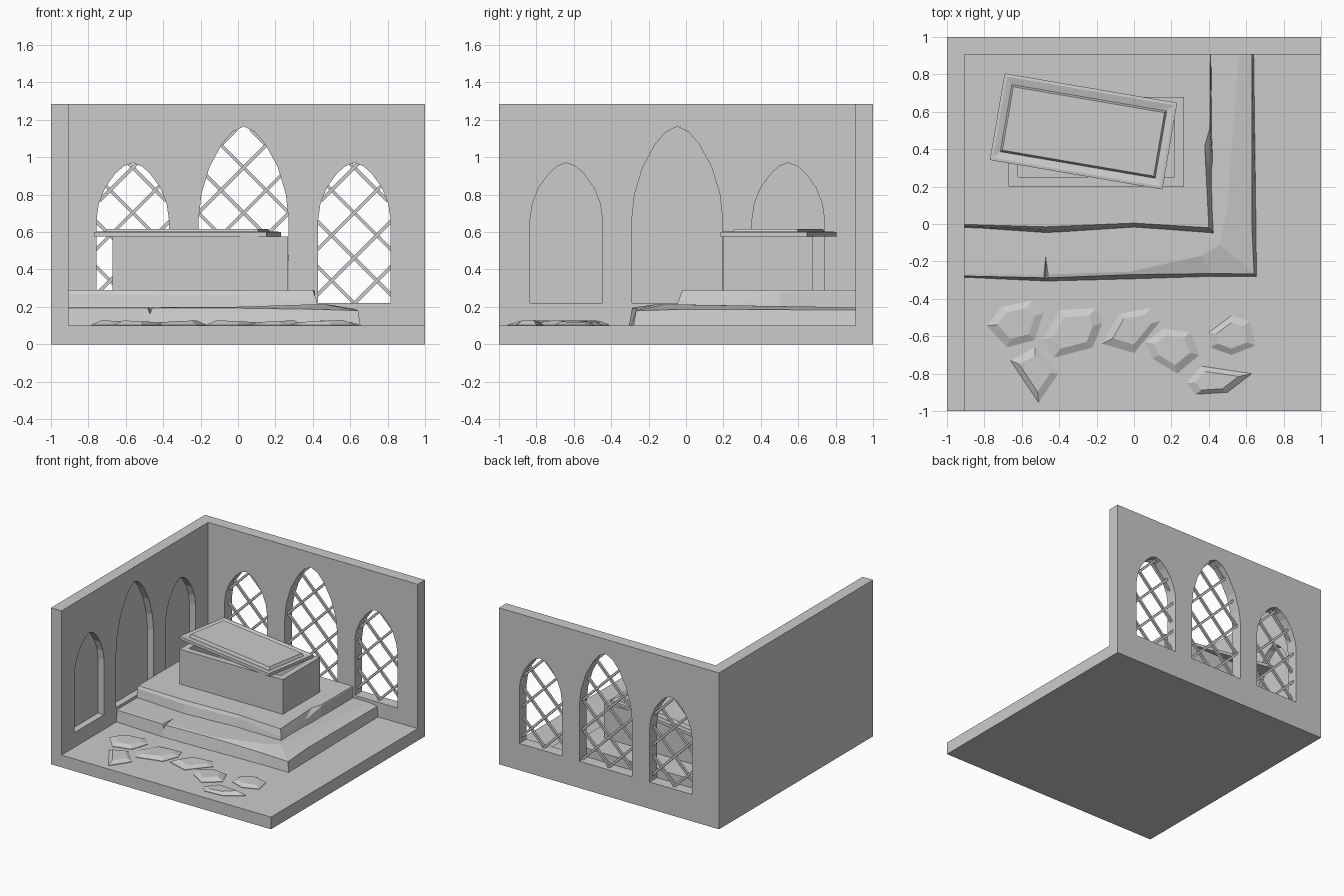
import bpy, bmesh, math
from mathutils import Vector, Matrix

if "Cube" in bpy.data.objects:
    bpy.data.objects.remove(bpy.data.objects["Cube"])


def make(name, bm):
    bmesh.ops.recalc_face_normals(bm, faces=bm.faces)
    me = bpy.data.meshes.new(name)
    bm.to_mesh(me)
    bm.free()
    ob = bpy.data.objects.new(name, me)
    bpy.context.collection.objects.link(ob)
    return ob


def loft(bm, rings):
    """Closed solid through rings of 3D points."""
    vs = [[bm.verts.new(p) for p in r] for r in rings]
    n = len(vs[0])
    for a, b in zip(vs, vs[1:]):
        for i in range(n):
            j = (i + 1) % n
            bm.faces.new((a[i], a[j], b[j], b[i]))
    bm.faces.new(vs[0][::-1])
    bm.faces.new(vs[-1])


def rect(x0, x1, y0, y1, z):
    return [(x0, y0, z), (x1, y0, z), (x1, y1, z), (x0, y1, z)]


def box(name, x0, x1, y0, y1, z0, z1):
    bm = bmesh.new()
    loft(bm, [rect(x0, x1, y0, y1, z0), rect(x0, x1, y0, y1, z1)])
    return make(name, bm)


def cut(ob, cutter):
    cutter.hide_render = True
    m = ob.modifiers.new("cut", 'BOOLEAN')
    m.operation, m.solver, m.object = 'DIFFERENCE', 'EXACT', cutter
    bpy.context.view_layer.objects.active = ob
    bpy.ops.object.modifier_apply(modifier=m.name)
    bpy.data.objects.remove(cutter)


# Pointed arch outline in (u, z)
SILL, SPRING = 0.22, 0.67
HALF = [(1, 0), (.94, .27), (.76, .56), (.48, .81), (.25, .94), (0, 1)]


def arch(c, w, top):
    right = [(c + w * u, SPRING + (top - SPRING) * v) for u, v in HALF]
    left = [(2 * c - u, z) for u, z in right[-2::-1]]
    return [(c - w, SILL), (c + w, SILL)] + right + left


WINDOWS = [(-.563, .193, .97), (.03, .24, 1.165), (.622, .193, .97)]
NICHES = [(-.64, .193, .97), (-.047, .242, 1.165), (.547, .193, .97)]

# Room: floor with two walls, pierced windows and blind niches
room = box("room_floor_and_walls", -1, 1, -1, 1, 0, 1.285)
cut(room, box("room_cutter", -.905, 2, -2, .905, .1, 2))
bm = bmesh.new()
for w in WINDOWS:
    loft(bm, [[(u, y, z) for u, z in arch(*w)] for y in (.85, 1.1)])
cut(room, make("window_cutter", bm))
bm = bmesh.new()
for w in NICHES:
    loft(bm, [[(x, u, z) for u, z in arch(*w)] for x in (-.96, -.85)])
cut(room, make("niche_cutter", bm))


def clip(poly, p, d):
    """Part of the line p + t*d inside a counter-clockwise convex outline."""
    t0, t1 = -9, 9
    for a, b in zip(poly, poly[1:] + poly[:1]):
        ex, ez = b[0] - a[0], b[1] - a[1]
        num = ex * (p[1] - a[1]) - ez * (p[0] - a[0])
        den = ex * d[1] - ez * d[0]
        if abs(den) < 1e-9:
            if num < -1e-9 and abs(ex) + abs(ez) > 1e-6:
                return None
            continue
        if den > 0:
            t0 = max(t0, -num / den)
        else:
            t1 = min(t1, -num / den)
    return (t0 - .008, t1 + .008) if t1 - t0 > .03 else None


# Diagonal lattice bars in each window
for n, w in enumerate(WINDOWS):
    bm = bmesh.new()
    poly = arch(*w)
    for s, y in ((1, .945), (-1, .957)):
        d = (s * math.sqrt(.5), math.sqrt(.5))
        for k in range(-6, 6):
            p = (w[0], .945 + k * .242)
            t = clip(poly, p, d)
            if t:
                q = Vector((-d[1], 0, d[0])) * .009
                o = Vector((0, .009, 0))
                rings = []
                for tt in t:
                    c = Vector((p[0] + d[0] * tt, y, p[1] + d[1] * tt))
                    rings.append([c - q - o, c + q - o, c + q + o, c - q + o])
                loft(bm, rings)
    make("window_lattice_%d" % (n + 1), bm)

# Worn lower step, lofted from base, edge and top outlines
bm = bmesh.new()
back = .905
loft(bm, [
    [(-.905, -.285, .1), (-.47, -.305, .1), (0, -.293, .1), (.41, -.28, .1),
     (.655, -.28, .1), (.652, 0, .1), (.64, back, .1), (-.905, back, .1)],
    [(-.905, -.278, .195), (-.47, -.288, .195), (0, -.27, .193), (.41, -.265, .187),
     (.642, -.267, .18), (.63, 0, .187), (.63, back, .183), (-.905, back, .195)],
    [(-.905, -.265, .197), (-.47, -.27, .197), (-.02, -.255, .2), (.36, -.17, .212),
     (.46, -.11, .214), (.5, .1, .21), (.56, back, .197), (-.905, back, .197)]])
lower = make("lower_step", bm)

# Wedge-shaped crack in the front edge of the lower step
bm = bmesh.new()
a = [bm.verts.new(p) for p in ((-.495, -.33, .215), (-.445, -.33, .215),
                              (-.47, -.33, .15), (-.472, -.15, .205))]
for f in ((0, 1, 2), (0, 1, 3), (1, 2, 3), (2, 0, 3)):
    bm.faces.new([a[i] for i in f])
cut(lower, make("crack_cutter", bm))

# Worn upper step
bm = bmesh.new()
loft(bm, [
    [(-.905, -.02, .18), (-.47, -.05, .18), (0, -.02, .18), (.43, -.058, .18),
     (.425, .3, .18), (.415, .5, .18), (.413, back, .18), (-.905, back, .18)],
    [(-.905, -.012, .27), (-.47, -.03, .265), (0, -.005, .265), (.42, -.04, .235),
     (.40, .3, .24), (.408, .5, .28), (.411, back, .285), (-.905, back, .28)],
    [(-.905, -.002, .29), (-.47, -.015, .29), (0, .005, .29), (.40, -.02, .29),
     (.378, .42, .29), (.405, .51, .29), (.408, back, .29), (-.905, back, .29)]])
make("upper_step", bm)

# Hollow stone chest
chest = box("stone_chest", -.67, .267, .2, .68, .285, .575)
cut(chest, box("chest_cutter", -.62, .217, .25, .63, .31, .7))

# Skewed lid with sunken rim and raised panel
bm = bmesh.new()
loft(bm, [rect(-x, x, -y, y, z) for x, y, z in (
    (.468, .235, .575), (.468, .235, .6), (.453, .22, .602),
    (.42, .182, .592), (.41, .172, .615))])
bm.transform(Matrix.Translation((-.27, .495, 0)) @ Matrix.Rotation(math.radians(-9.7), 4, 'Z'))
make("chest_lid", bm)

# Loose paving stones with bevelled, slightly tilted tops
STONES = [
    [(-.785, -.545), (-.71, -.445), (-.55, -.41), (-.485, -.475), (-.53, -.62), (-.68, -.66)],
    [(-.49, -.62), (-.4, -.46), (-.2, -.45), (-.17, -.53), (-.22, -.66), (-.43, -.715)],
    [(-.17, -.64), (-.08, -.48), (.09, -.45), (.14, -.52), (0, -.69)],
    [(.06, -.63), (.16, -.56), (.3, -.58), (.35, -.7), (.23, -.8), (.1, -.72)],
    [(.4, -.58), (.52, -.49), (.62, -.52), (.65, -.65), (.52, -.7), (.41, -.66)],
    [(.28, -.85), (.36, -.76), (.63, -.8), (.5, -.9), (.33, -.91)],
    [(-.66, -.73), (-.53, -.66), (-.405, -.8), (-.51, -.955)]]
for n, pts in enumerate(STONES):
    bm = bmesh.new()
    cx = sum(p[0] for p in pts) / len(pts)
    cy = sum(p[1] for p in pts) / len(pts)
    tilt = (-.05, .05)[n % 2]
    top = [(cx + (x - cx) * .66, cy + (y - cy) * .66) for x, y in pts]
    loft(bm, [[(x, y, .095) for x, y in pts],
              [(x, y, .104) for x, y in pts],
              [(x, y, .123 + tilt * (x - cx)) for x, y in top]])
    make("paving_stone_%d" % (n + 1), bm)
